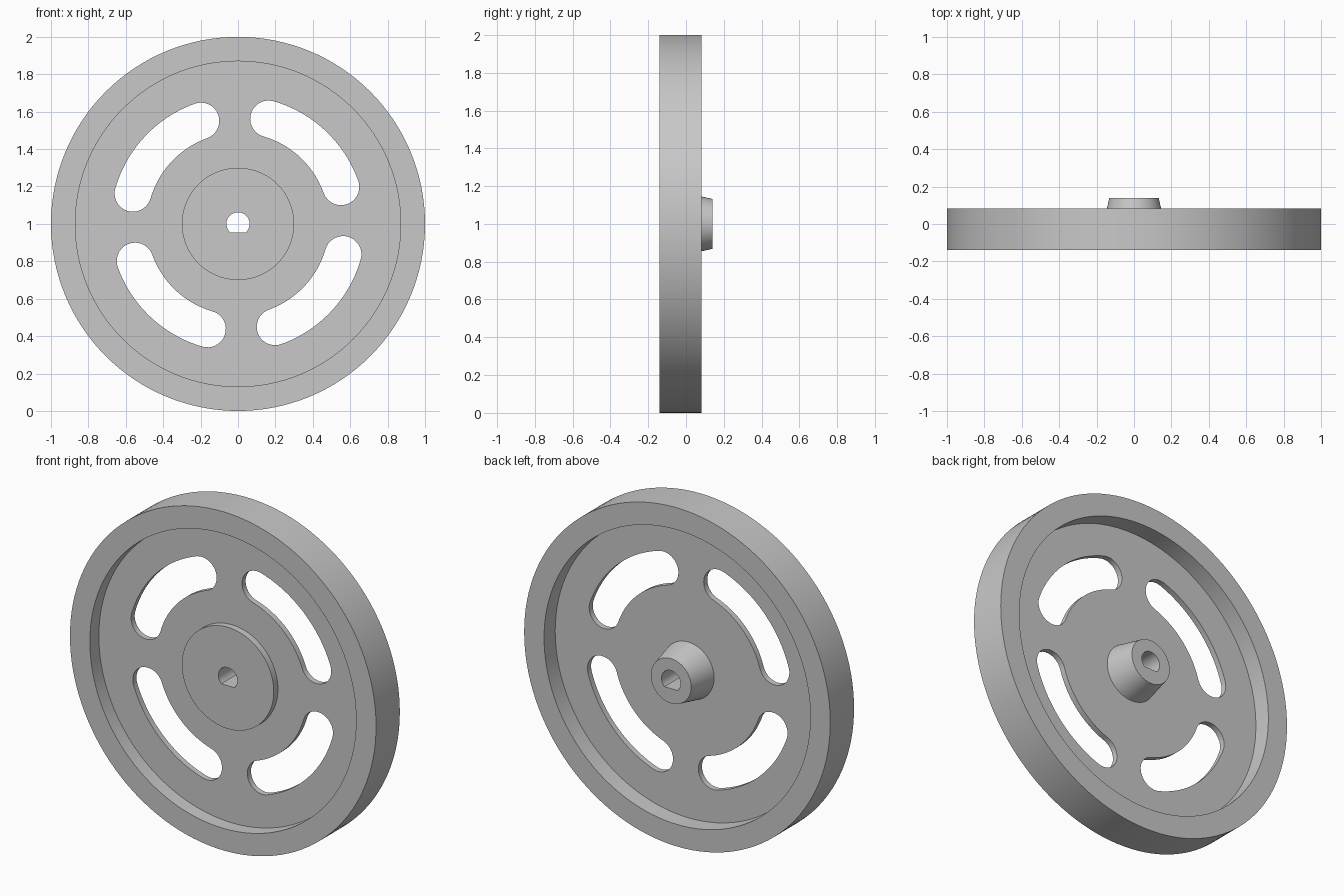
import bpy, bmesh, math
from math import sin, cos, pi, radians

cube = bpy.data.objects.get("Cube")
if cube:
    bpy.data.objects.remove(cube, do_unlink=True)

SEGMENTS = 128
CENTRE_Z = 1.0
FRONT, BACK = -0.14, 0.082            # rim faces
WEB_FRONT, WEB_BACK = -0.056, -0.022  # thin web
BOSS_FRONT, HUB_BACK = -0.095, 0.14

grey = bpy.data.materials.new("plain grey")
colour = (0.58, 0.58, 0.58, 1)
grey.use_nodes = True
grey.diffuse_color = colour
grey.node_tree.nodes["Principled BSDF"].inputs["Base Color"].default_value = colour


def make_object(name, bm):
    bmesh.ops.recalc_face_normals(bm, faces=bm.faces)
    mesh = bpy.data.meshes.new(name)
    bm.to_mesh(mesh)
    bm.free()
    mesh.materials.append(grey)
    obj = bpy.data.objects.new(name, mesh)
    bpy.context.collection.objects.link(obj)
    return obj


def lathe(name, profile):
    """Turn a closed (radius, y) profile around the wheel axis."""
    bm = bmesh.new()
    rings = []
    for i in range(SEGMENTS):
        a = 2 * pi * i / SEGMENTS
        rings.append([bm.verts.new((r * cos(a), y, CENTRE_Z + r * sin(a)))
                      for r, y in profile])
    n = len(profile)
    for i in range(SEGMENTS):
        here, following = rings[i], rings[(i + 1) % SEGMENTS]
        for j in range(n):
            k = (j + 1) % n
            bm.faces.new((here[j], following[j], following[k], here[k]))
    return make_object(name, bm)


def prism(name, outline):
    """Extrude an (x, z) outline right through the wheel."""
    bm = bmesh.new()
    face = bm.faces.new([bm.verts.new((x, -0.5, CENTRE_Z + z)) for x, z in outline])
    grown = bmesh.ops.extrude_face_region(bm, geom=[face])
    moved = [v for v in grown["geom"] if isinstance(v, bmesh.types.BMVert)]
    bmesh.ops.translate(bm, verts=moved, vec=(0, 1, 0))
    obj = make_object(name, bm)
    obj.hide_render = True
    return obj


def arc(cx, cz, radius, start, end, steps):
    return [(cx + radius * cos(start + (end - start) * i / steps),
             cz + radius * sin(start + (end - start) * i / steps))
            for i in range(steps + 1)]


def kidney(middle, half_span, radius, half_width):
    """Curved slot with round ends."""
    a, b = middle - half_span, middle + half_span
    outer = arc(0, 0, radius + half_width, a, b, 28)
    far_end = arc(radius * cos(b), radius * sin(b), half_width, b, b + pi, 18)
    inner = arc(0, 0, radius - half_width, b, a, 28)
    near_end = arc(radius * cos(a), radius * sin(a), half_width, a + pi, a + 2 * pi, 18)
    return outer[:-1] + far_end[:-1] + inner[:-1] + near_end[:-1]


# Wheel body: rim, thin web, raised front boss and tapered rear hub
wheel = lathe("wheel", [
    (0.02, BOSS_FRONT), (0.3, BOSS_FRONT), (0.3, WEB_FRONT),
    (0.87, WEB_FRONT), (0.87, FRONT), (1, FRONT),
    (1, BACK), (0.87, BACK), (0.87, WEB_BACK),
    (0.168, WEB_BACK), (0.132, HUB_BACK), (0.02, HUB_BACK)])

# Four slots and the D-shaped shaft bore
cutters = [prism("slot_cutter", kidney(radians(46.8 + 90 * i), radians(27), 0.585, 0.098))
           for i in range(4)]
flat = math.asin(0.045 / 0.062)
cutters.append(prism("bore_cutter", arc(0, 0, 0.062, -flat, pi + flat, 40)))

bpy.context.view_layer.objects.active = wheel
for cutter in cutters:
    cut = wheel.modifiers.new("cut", "BOOLEAN")
    cut.operation = "DIFFERENCE"
    cut.solver = "EXACT"
    cut.object = cutter
    bpy.ops.object.modifier_apply(modifier=cut.name)
    bpy.data.objects.remove(cutter, do_unlink=True)

# Smooth round walls, crisp edges
bpy.ops.object.select_all(action="DESELECT")
wheel.select_set(True)
bpy.ops.object.shade_smooth_by_angle(angle=radians(30))
